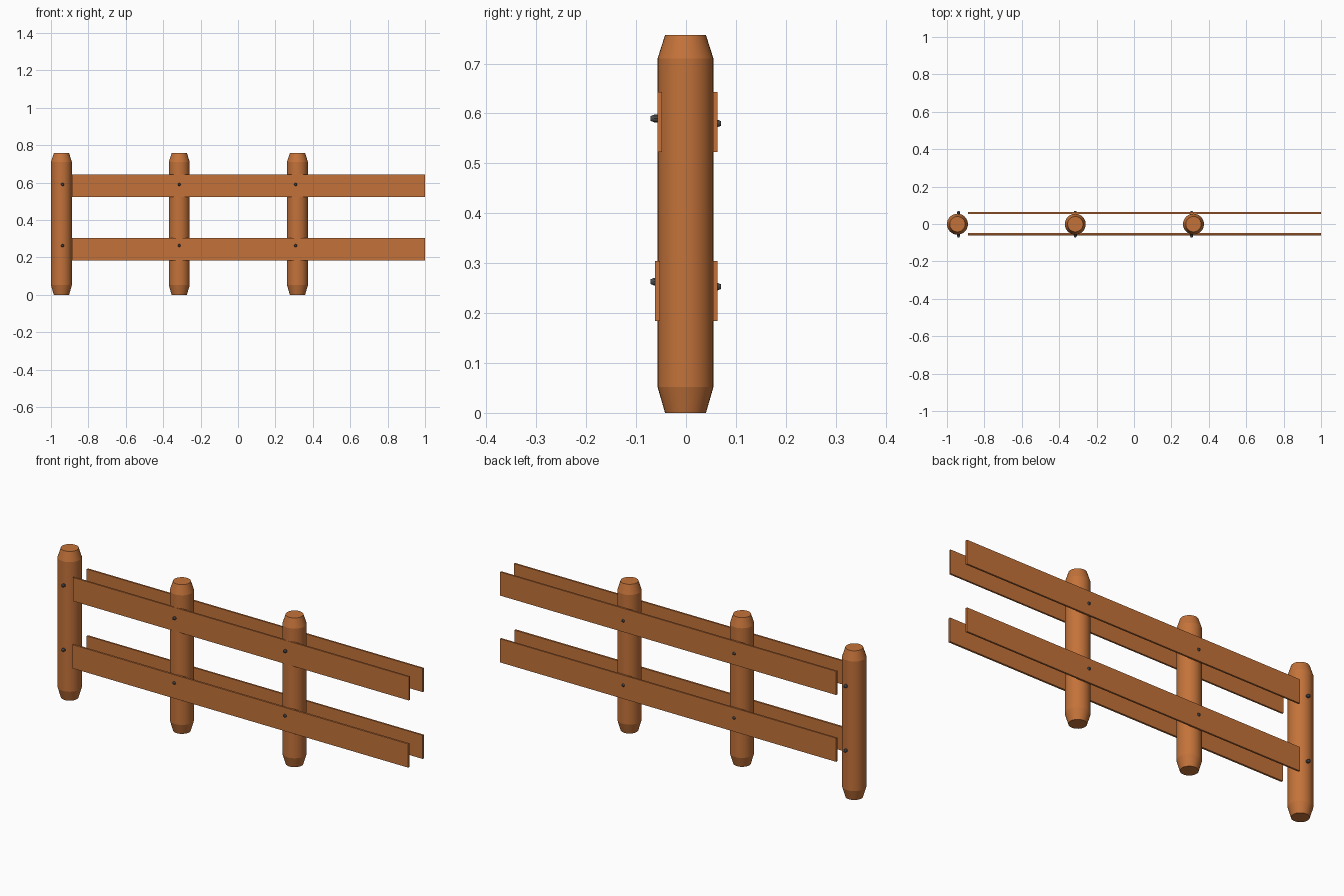
import bpy, bmesh, math
from mathutils import Matrix

if "Cube" in bpy.data.objects:
    bpy.data.objects.remove(bpy.data.objects["Cube"])


def material(name, color):
    m = bpy.data.materials.new(name)
    m.diffuse_color = color
    m.use_nodes = True
    m.node_tree.nodes["Principled BSDF"].inputs["Base Color"].default_value = m.diffuse_color
    return m


wood = material("wood", (0.55, 0.17, 0.042, 1))
iron = material("dark_iron", (0.07, 0.07, 0.075, 1))


def turned(name, profile, sides, mat, matrix):
    """Closed solid of revolution around local z from (radius, height) points."""
    bm = bmesh.new()
    rings = [[bm.verts.new((r * math.cos(2 * math.pi * i / sides),
                            r * math.sin(2 * math.pi * i / sides), z))
              for i in range(sides)] for r, z in profile]
    for a, b in zip(rings, rings[1:]):
        for i in range(sides):
            j = (i + 1) % sides
            bm.faces.new((a[i], a[j], b[j], b[i]))
    bm.faces.new(rings[0][::-1])
    bm.faces.new(rings[-1])
    mesh = bpy.data.meshes.new(name)
    bm.to_mesh(mesh)
    bm.free()
    mesh.materials.append(mat)
    ob = bpy.data.objects.new(name, mesh)
    bpy.context.collection.objects.link(ob)
    ob.matrix_world = matrix
    bpy.context.view_layer.objects.active = ob
    ob.select_set(True)
    bpy.ops.object.shade_smooth_by_angle(angle=math.radians(16))
    ob.select_set(False)


def board(name, x0, x1, y0, y1, z0, z1):
    bpy.ops.mesh.primitive_cube_add(
        size=1, location=((x0 + x1) / 2, (y0 + y1) / 2, (z0 + z1) / 2))
    ob = bpy.context.object
    ob.name = name
    ob.scale = (x1 - x0, y1 - y0, z1 - z0)
    bpy.ops.object.transform_apply(location=False, rotation=False, scale=True)
    ob.data.materials.append(wood)
    ob.select_set(False)


# Round posts with tapered ends
post_profile = [(0.041, 0), (0.056, 0.052), (0.056, 0.71), (0.041, 0.757)]
for x in (-0.944, -0.314, 0.318):
    turned("post", post_profile, 32, wood, Matrix.Translation((x, -0.001, 0)))

# Rails on both faces of the fence
board("front_lower_rail", -0.887, 0.999, -0.062, -0.052, 0.184, 0.304)
board("front_upper_rail", -0.887, 0.999, -0.057, -0.048, 0.523, 0.643)
for label, z in (("lower", 0.184), ("upper", 0.523)):
    board(f"back_{label}_rail", -0.887, 0.999, 0.054, 0.063, z, z + 0.12)

# Nail heads, pointing outward from each face
nail_profile = [(0.009, 0), (0.008, 0.019), (0.005, 0.026)]
for x in (-0.938, -0.314, 0.308):
    for z in (0.263, 0.590):
        turned("front_nail", nail_profile, 10, iron,
               Matrix.Translation((x, -0.045, z)) @ Matrix.Rotation(math.pi / 2, 4, 'X'))
        turned("back_nail", nail_profile, 10, iron,
               Matrix.Translation((x, 0.044, z - 0.01)) @ Matrix.Rotation(-math.pi / 2, 4, 'X'))
